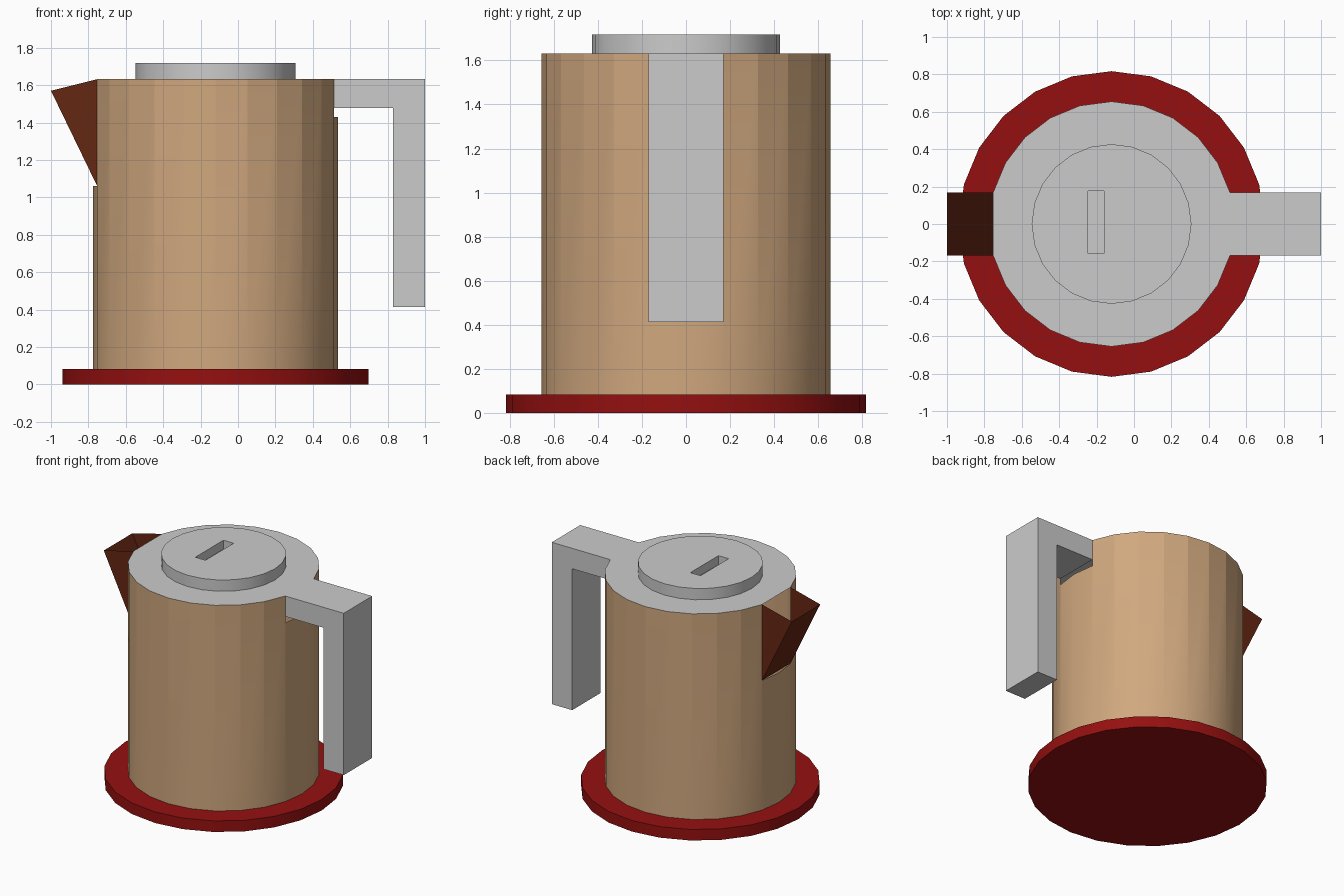
import bpy
import bmesh
from math import pi, sin, cos

if "Cube" in bpy.data.objects:
    bpy.data.objects.remove(bpy.data.objects["Cube"])

CX, SIDES = -0.12, 24      # shared axis and facet count
BASE_H, TOP = 0.083, 1.632
R = 0.655
W = R * sin(pi / 12)       # half width of spout and handle: one facet each side
SPOUT_X = CX - R * cos(pi / 12)
HANDLE_X = CX + R * cos(pi / 12)


def material(name, rgb):
    m = bpy.data.materials.new(name)
    m.use_nodes = True
    m.diffuse_color = (*rgb, 1)
    m.node_tree.nodes["Principled BSDF"].inputs["Base Color"].default_value = (*rgb, 1)
    return m


tan = material("tan", (0.63, 0.39, 0.21))
grey = material("grey", (0.6, 0.6, 0.6))
red = material("red", (0.3, 0.005, 0.005))
brown = material("dark brown", (0.13, 0.02, 0.006))


def finish(name, bm, mat, smooth=False):
    me = bpy.data.meshes.new(name)
    bm.to_mesh(me)
    bm.free()
    ob = bpy.data.objects.new(name, me)
    bpy.context.collection.objects.link(ob)
    me.materials.append(mat)
    if smooth:
        bpy.ops.object.select_all(action='DESELECT')
        ob.select_set(True)
        bpy.context.view_layer.objects.active = ob
        bpy.ops.object.shade_smooth_by_angle(angle=pi / 6)
    return ob


def ring(bm, r, z, skip=()):
    return [bm.verts.new((CX + r * cos(2 * pi * i / SIDES), r * sin(2 * pi * i / SIDES), z))
            for i in range(SIDES) if i not in skip]


def disc(name, r, z0, z1, mat):
    bm = bmesh.new()
    low, high = ring(bm, r, z0), ring(bm, r, z1)
    bm.faces.new(low[::-1])
    bm.faces.new(high)
    for i in range(SIDES):
        j = (i + 1) % SIDES
        bm.faces.new((low[i], low[j], high[j], high[i]))
    return finish(name, bm, mat, True)


# Base plate and lid
disc("base_plate", 0.817, 0, BASE_H, red)
lid = disc("lid", 0.427, TOP, 1.717, grey)

# Lid slot: a shallow box cut into the lid
bm = bmesh.new()
bmesh.ops.create_cube(bm, size=1)
for v in bm.verts:
    v.co = (-0.203 + v.co.x * 0.085, 0.01 + v.co.y * 0.335, 1.71 + v.co.z * 0.12)
cutter = finish("slot_cutter", bm, grey)
cutter.hide_render = True
cutter.hide_viewport = True
cut = lid.modifiers.new("slot", 'BOOLEAN')
cut.operation = 'DIFFERENCE'
cut.solver = 'EXACT'
cut.object = cutter

# Body wall: open facets where the spout and the handle join
bm = bmesh.new()
low, high = ring(bm, R, BASE_H), ring(bm, R, TOP)
opening = {0: 1.43, SIDES // 2: 1.06}
for i, z in opening.items():
    for k in (i - 1, i, i + 1):
        high[k % SIDES].co.z = z
caps = {}
for i in range(SIDES):
    j = (i + 1) % SIDES
    a, b = high[i], high[j]
    # Facets beside an opening keep their full height
    if i not in opening and j not in opening:
        ends = []
        for v, k in ((a, i), (b, j)):
            if v.co.z < TOP:
                caps[k] = bm.verts.new((v.co.x, v.co.y, TOP))
                v = caps[k]
            ends.append(v)
        a, b = ends
    bm.faces.new((low[i], low[j], b, a))
finish("body", bm, tan, True)

# Flat body top, straight across the spout and the handle
bm = bmesh.new()
bm.faces.new(ring(bm, R, TOP, opening))
finish("body_top", bm, grey)


def side_profile(bm, points, open_edges):
    """Extrude an x-z outline across y, leaving the listed edges open."""
    front = [bm.verts.new((x, -W, z)) for x, z in points]
    back = [bm.verts.new((x, W, z)) for x, z in points]
    bm.faces.new(front)
    bm.faces.new(back[::-1])
    n = len(points)
    for i in range(n):
        if i not in open_edges:
            j = (i + 1) % n
            bm.faces.new((front[j], front[i], back[i], back[j]))


# Handle, an upside-down L open into the body
bm = bmesh.new()
side_profile(bm, [(HANDLE_X, TOP), (HANDLE_X, 1.478), (0.83, 1.478),
                  (0.83, 0.413), (1, 0.413), (1, TOP)], {0})
finish("handle", bm, grey)

# Spout, open at the top and into the body
bm = bmesh.new()
side_profile(bm, [(SPOUT_X, TOP), (-1, 1.57), (SPOUT_X, 1.06)], {0, 2})
finish("spout", bm, brown)
